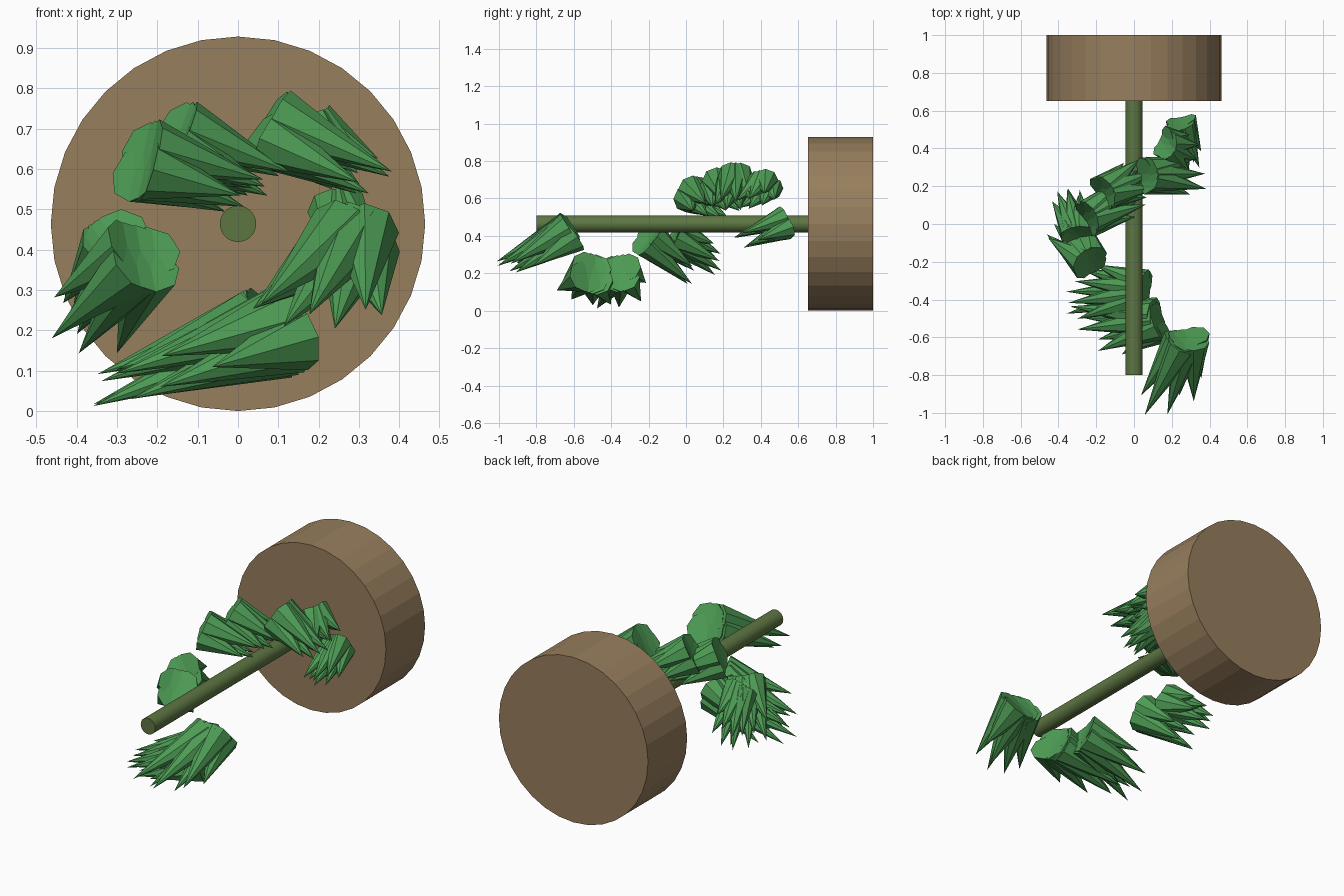
import bpy
import bmesh
from mathutils import Vector, Matrix

if "Cube" in bpy.data.objects:
    bpy.data.objects.remove(bpy.data.objects["Cube"])

AXIS_Z = 0.464


def material(name, rgb):
    m = bpy.data.materials.new(name)
    m.diffuse_color = (*rgb, 1)
    m.use_nodes = True
    m.node_tree.nodes["Principled BSDF"].inputs["Base Color"].default_value = m.diffuse_color
    return m


BROWN = material("pot_brown", (0.31, 0.21, 0.11))
STEM = material("stem_green", (0.11, 0.18, 0.055))
GREEN = material("leaf_green", (0.075, 0.33, 0.09))


def add_spike(bm, base, tip, r1, r2, sides):
    """Cone or cylinder running from base to tip."""
    d = tip - base
    rot = d.to_track_quat('Z', 'Y').to_matrix().to_4x4()
    bmesh.ops.create_cone(bm, cap_ends=True, segments=sides, radius1=r1, radius2=r2,
                          depth=d.length, matrix=Matrix.Translation((base + tip) / 2) @ rot)


def finish(bm, name, mat):
    me = bpy.data.meshes.new(name)
    bm.to_mesh(me)
    bm.free()
    me.materials.append(mat)
    ob = bpy.data.objects.new(name, me)
    bpy.context.collection.objects.link(ob)


def rod(name, y0, y1, r, mat):
    bm = bmesh.new()
    add_spike(bm, Vector((0, y0, AXIS_Z)), Vector((0, y1, AXIS_Z)), r, r, 32)
    finish(bm, name, mat)


# Pot lying on its side, and the stem growing towards the front
rod("pot", 0.652, 1.0, 0.464, BROWN)
rod("stem", -0.8, 0.66, 0.045, STEM)

# Leaf clumps winding once round the stem: base, middle tip, fan half-width, base radius
CLUMPS = [
    ((0.25, 0.53, 0.47), (0.29, 0.27, 0.36), (0.10, 0.03, 0.02), 0.07),
    ((0.18, 0.42, 0.67), (0.32, 0.35, 0.57), (0.04, 0.12, 0.03), 0.075),
    ((0.08, 0.26, 0.70), (0.36, 0.26, 0.55), (-0.05, 0.13, 0.0), 0.085),
    ((-0.15, 0.17, 0.67), (0.09, 0.27, 0.55), (-0.08, 0.12, 0.0), 0.085),
    ((-0.23, 0.04, 0.62), (0.03, 0.18, 0.52), (-0.08, 0.12, -0.02), 0.085),
    ((-0.29, -0.05, 0.40), (-0.37, 0.20, 0.24), (0.09, 0.02, 0.06), 0.08),
    ((-0.24, -0.20, 0.38), (-0.40, 0.03, 0.17), (0.13, 0.07, -0.03), 0.085),
    ((0.05, -0.35, 0.20), (-0.37, -0.36, 0.05), (0.06, 0.19, 0.03), 0.085),
    ((0.12, -0.51, 0.20), (-0.29, -0.56, 0.06), (0.12, -0.19, 0.05), 0.095),
    ((0.28, -0.62, 0.42), (0.17, -0.99, 0.21), (0.21, 0.06, -0.01), 0.095),
]
SPIKES = 7
for n, (base, tip, fan, r) in enumerate(CLUMPS):
    base, tip, fan = Vector(base), Vector(tip), Vector(fan)
    across = (tip - base).cross(fan).normalized()
    bm = bmesh.new()
    for i in range(SPIKES):
        s = 2 * i / (SPIKES - 1) - 1
        side = 0.035 * (1 if i % 2 else -1)
        root = base + fan * s * 0.2 + across * side * 0.8
        end = tip + fan * s + across * side
        # Outer spikes and every second one are shorter
        end = root + (end - root) * (1 - 0.2 * s * s - 0.1 * ((i + 1) % 2))
        add_spike(bm, root, end, r * 0.9, 0, 8)
    finish(bm, f"leaf_clump_{n + 1}", GREEN)
